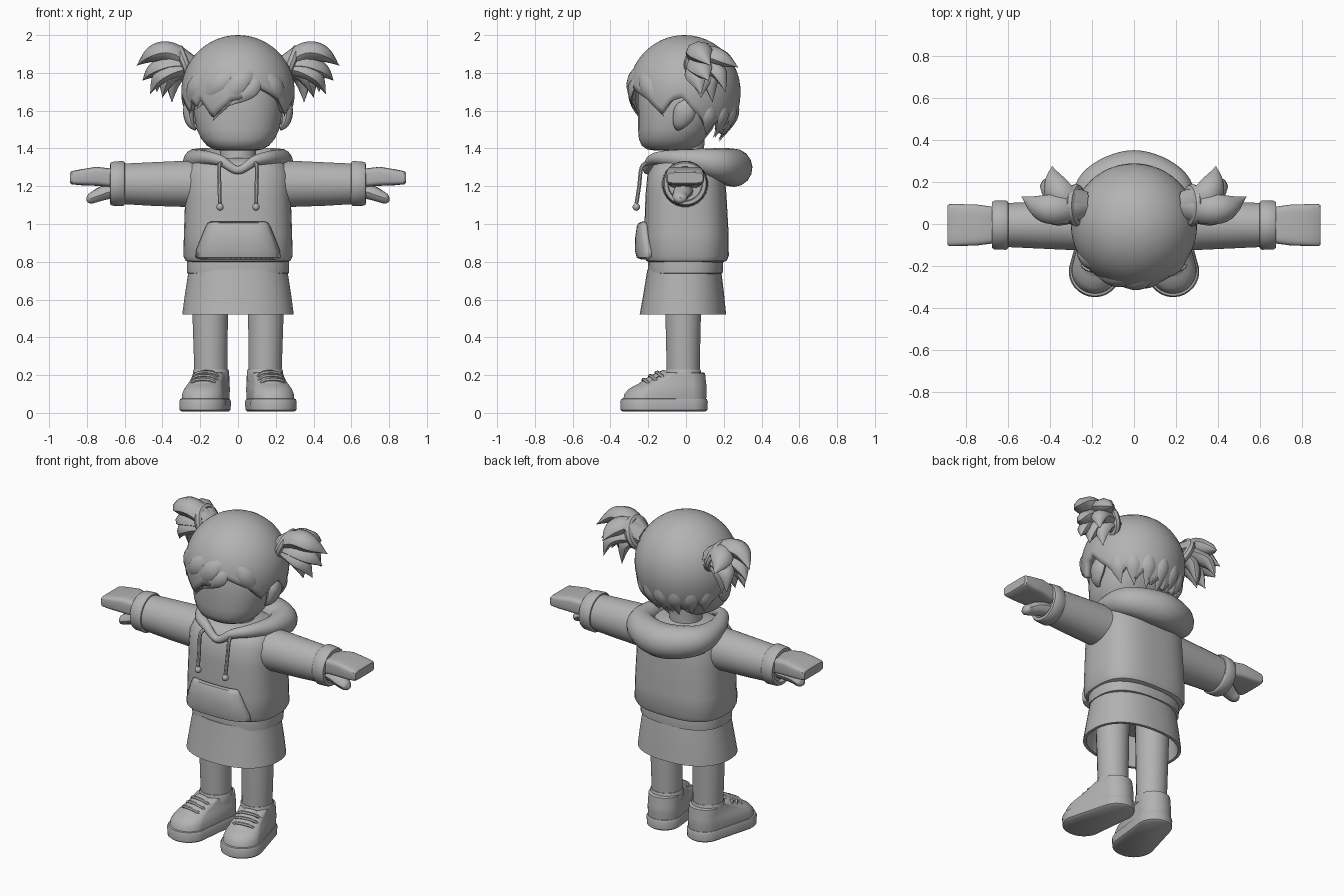
import bpy, bmesh, math
from mathutils import Vector, Matrix

if "Cube" in bpy.data.objects:
    bpy.data.objects.remove(bpy.data.objects["Cube"])

grey = bpy.data.materials.new("clay_grey")
grey.diffuse_color = (0.45, 0.45, 0.45, 1)
grey.use_nodes = True
grey.node_tree.nodes["Principled BSDF"].inputs["Base Color"].default_value = grey.diffuse_color


def loft(name, rings, closed=False, caps=True, mirror=False, angle=40, thick=0, wrap=True):
    """Skin a list of point rings into one object."""
    bm = bmesh.new()
    vs = [[bm.verts.new(p) for p in r] for r in rings]
    n = len(rings[0])
    for i in range(len(vs) if closed else len(vs) - 1):
        a, b = vs[i], vs[(i + 1) % len(vs)]
        for j in range(n if wrap else n - 1):
            k = (j + 1) % n
            bm.faces.new((a[j], a[k], b[k], b[j]))
    if caps and not closed:
        bm.faces.new(vs[0])
        bm.faces.new(vs[-1])
    bmesh.ops.remove_doubles(bm, verts=bm.verts, dist=1e-5)
    bmesh.ops.recalc_face_normals(bm, faces=bm.faces)
    me = bpy.data.meshes.new(name)
    bm.to_mesh(me)
    bm.free()
    me.materials.append(grey)
    ob = bpy.data.objects.new(name, me)
    bpy.context.collection.objects.link(ob)
    for o in bpy.context.selected_objects:
        o.select_set(False)
    ob.select_set(True)
    bpy.context.view_layer.objects.active = ob
    bpy.ops.object.shade_smooth_by_angle(angle=math.radians(angle))
    if thick:
        m = ob.modifiers.new("thickness", 'SOLIDIFY')
        m.thickness, m.offset = thick, -1
    if mirror:
        ob.modifiers.new("mirror", 'MIRROR')
    return ob


def oval(a, b, n=2.0, sides=32):
    """Superellipse outline as 2D points."""
    out = []
    for i in range(sides):
        t = 2 * math.pi * (i + 0.5) / sides
        c, s = math.cos(t), math.sin(t)
        out.append((math.copysign(abs(c) ** (2 / n), c) * a, math.copysign(abs(s) ** (2 / n), s) * b))
    return out


def stack(name, layers, n=2.0, sides=32, **kw):
    """Layers of (z, half width, front y, back y)."""
    return loft(name, [[(x, (f + b) / 2 + y, z) for x, y in oval(w, (b - f) / 2, n, sides)]
                       for z, w, f, b in layers], **kw)


def spline(pts, steps=5, closed=False):
    p, out = [Vector(q) for q in pts], []
    n = len(p)
    for i in range(n if closed else n - 1):
        g = (lambda k: p[k % n]) if closed else (lambda k: p[min(max(k, 0), n - 1)])
        a, b, c, d = g(i - 1), g(i), g(i + 1), g(i + 2)
        for s in range(steps):
            t = s / steps
            out.append(0.5 * (2 * b + (c - a) * t + (2 * a - 5 * b + 4 * c - d) * t * t
                              + (3 * b - a - 3 * c + d) * t ** 3))
    return out if closed else out + [p[-1]]


def tube(name, pts, flat=1.0, centre=(0, 0, 5), sides=10, closed=False, steps=5, **kw):
    """Tapered tube through (x, y, z, radius), flattened towards a centre."""
    path = spline(pts, steps, closed)
    pos = [q.to_3d() for q in path]
    rings, n = [], len(pos)
    for i, q in enumerate(path):
        nxt = pos[(i + 1) % n] if closed else pos[min(i + 1, n - 1)]
        prv = pos[i - 1] if closed else pos[max(i - 1, 0)]
        t = (nxt - prv).normalized()
        o = pos[i] - Vector(centre)
        o = (o - t * o.dot(t)).normalized()
        b, r = t.cross(o), max(q[3], 0.002)
        rings.append([pos[i] + b * r * math.cos(u) + o * r * flat * math.sin(u)
                      for u in (2 * math.pi * j / sides for j in range(sides))])
    return loft(name, rings, closed=closed, **kw)


# Hoodie torso, hem band and skirt
stack("hoodie_body", [(.795, .25, -.19, .19), (.805, .278, -.212, .215), (.83, .29, -.222, .227),
                      (.95, .287, -.222, .226), (1.15, .28, -.215, .215), (1.26, .275, -.205, .205),
                      (1.32, .25, -.17, .19), (1.35, .18, -.12, .14)], n=2.8, sides=40)
stack("hem_band", [(.735, .25, -.18, .18), (.74, .27, -.2, .195), (.79, .272, -.202, .198),
                   (.81, .27, -.2, .195)], n=2.5)
stack("skirt", [(.76, .262, -.205, .185), (.73, .266, -.21, .19), (.62, .283, -.228, .203),
                (.52, .296, -.246, .213), (.52, .278, -.228, .195), (.70, .25, -.195, .175)], n=2.3, sides=40)

# Pouch pocket curved over the belly
rows = []
for z, w, lift in ((.812, .2, .012), (.822, .225, .035), (.86, .222, .045), (.93, .195, .043),
                   (.985, .172, .035), (1.005, .16, .025), (1.012, .145, .008)):
    row = []
    for i in range(17):
        u = -1 + i / 8
        y = .222 * (1 - abs(u * w / .29) ** 2.8) ** (1 / 2.8)
        row.append((u * w, -y - lift * (.35 + .65 * (1 - u ** 6)) - .004, z))
    rows.append(row)
loft("pocket", rows, caps=False, wrap=False, thick=.035)

# Hood lying round the neck, with a V at the front
side = [(.09, -.185, 1.335, .028), (.17, -.12, 1.35, .038), (.222, .03, 1.338, .06), (.185, .18, 1.315, .088)]
tube("hood", [(0, -.205, 1.285, .022)] + side + [(0, .25, 1.298, .102)]
     + [(-x, y, z, r) for x, y, z, r in reversed(side)], centre=(0, 0, 6), sides=16, closed=True, steps=8, angle=60)
stack("neck", [(1.3, .1, -.1, .1), (1.36, .095, -.095, .095), (1.46, .1, -.09, .1)], sides=20)

# Drawstrings with end beads
tube("drawstring", [(.088, -.2, 1.325, .011), (.1, -.235, 1.3, .011), (.098, -.248, 1.2, .011),
                    (.096, -.262, 1.11, .011)], sides=8, centre=(0, 0, 1.2), mirror=True)
stack("drawstring_bead", [(1.09 + .02 * math.sin(t), .02 * math.cos(t) + 1e-4, -.263 - .02 * math.cos(t), -.263 + .02 * math.cos(t))
                          for t in (-1.5, -.9, -.3, .3, .9, 1.5)], sides=10)
bead = bpy.context.object
bead.data.transform(Matrix.Translation((.095, 0, 0)))
bead.modifiers.new("mirror", 'MIRROR')


def along_x(name, cuts, n=2.0, sides=24, **kw):
    """Cuts of (x, half depth, low z, high z) mirrored to both arms."""
    return loft(name, [[(x, y - .005, (lo + hi) / 2 + z) for y, z in oval(d, (hi - lo) / 2, n, sides)]
                       for x, d, lo, hi in cuts], mirror=True, **kw)


# Sleeves, cuffs and hands
along_x("sleeve", [(.18, .125, 1.085, 1.335), (.3, .12, 1.09, 1.335), (.45, .113, 1.095, 1.328), (.62, .105, 1.105, 1.32)])
along_x("cuff", [(.597, .1, 1.11, 1.315), (.6, .112, 1.1, 1.328), (.61, .119, 1.093, 1.335), (.665, .117, 1.096, 1.33),
                 (.676, .111, 1.102, 1.324), (.677, .092, 1.12, 1.305), (.655, .088, 1.125, 1.3)])
along_x("hand", [(.64, .085, 1.19, 1.29), (.69, .09, 1.197, 1.296), (.75, .098, 1.202, 1.303),
                 (.83, .1, 1.205, 1.29), (.88, .1, 1.21, 1.28), (.89, .094, 1.217, 1.272)], n=5, sides=24, angle=30)
tube("thumb", [(.64, -.01, 1.175, .05), (.7, -.02, 1.168, .05), (.75, -.03, 1.148, .042),
               (.785, -.03, 1.133, .034), (.802, -.03, 1.13, .012)], flat=.8, centre=(.7, 0, 0), mirror=True)


# Legs and socks
def post(name, cx, layers):
    loft(name, [[(cx + dx + x, y - .015, z) for x, y in oval(r, r, 2, 20)] for z, r, dx in layers], mirror=True)


post("leg", .145, [(.18, .088, -.002), (.3, .09, 0), (.6, .097, .003), (.78, .097, .003)])
post("sock", .143, [(.17, .095, 0), (.222, .096, 0), (.23, .092, 0), (.231, .08, 0)])


# Shoes turned slightly outwards
def foot(z, toe, rt, heel, rh):
    pts = []
    for i in range(32):
        t = 2 * math.pi * (i + .5) / 32
        r, c = (rh, heel) if math.sin(t) > 0 else (rt, toe)
        pts.append((r * math.cos(t), c + r * math.sin(t), z))
    return pts


turn = Matrix.Translation((.143, 0, 0)) @ Matrix.Rotation(math.radians(11), 4, 'Z')


def shoe_part(ob):
    ob.data.transform(turn)
    ob.modifiers.new("mirror", 'MIRROR')


shoe_part(loft("shoe_sole", [foot(z, -.228, .125 - d, .012, .104 - d)
                             for z, d in ((.008, .012), (.016, .002), (.06, 0), (.074, .006), (.076, .014))]))
shoe_part(loft("shoe_upper", [foot(*l) for l in (
    (.065, -.225, .113, .012, .095), (.1, -.22, .111, .012, .097), (.125, -.205, .104, .012, .098),
    (.145, -.18, .095, .012, .097), (.165, -.145, .087, .01, .096), (.188, -.095, .085, .008, .096),
    (.21, -.06, .084, .006, .095), (.214, -.055, .075, .005, .086))]))
shoe_part(tube("shoe_tongue", [(0, -.25, .14, .05), (0, -.2, .172, .055), (0, -.15, .198, .055), (0, -.115, .215, .045)],
               flat=.3, centre=(0, 0, -1)))
for y, z in ((-.152, .21), (-.187, .192), (-.222, .172)):
    shoe_part(tube("shoe_lace", [(-.075, y + .03, z - .035, .009), (-.04, y, z, .01), (.04, y - .004, z, .01),
                                 (.075, y + .026, z - .035, .009)], sides=6, centre=(0, 0, -1), steps=3))

# Head with a flat, blank face
stack("head", [(1.388, .09, -.16, .03), (1.395, .13, -.205, .05), (1.415, .165, -.235, .075), (1.45, .195, -.25, .1),
               (1.5, .219, -.255, .14), (1.6, .236, -.256, .19), (1.7, .235, -.254, .2), (1.8, .2, -.22, .18)], n=2.3)
tube("ear", [(.225, -.045, 1.5, .012), (.25, -.035, 1.53, .038), (.262, -.01, 1.585, .058), (.262, .005, 1.635, .045),
             (.25, .005, 1.665, .012)], flat=.5, centre=(-2, 0, 1.6), mirror=True)

# Hair cap with a ragged lower edge: (degrees from the front, height)
edge = [(-108, 1.57), (-100, 1.6), (-88, 1.67), (-76, 1.65), (-66, 1.59), (-60, 1.66), (-50, 1.62), (-42, 1.66),
        (-29, 1.56), (-12, 1.63), (-9, 1.65), (2, 1.66), (22, 1.725), (32, 1.7), (48, 1.66), (64, 1.58),
        (76, 1.65), (88, 1.67), (100, 1.6)]
edge += [(108 + 12 * i, 1.455 + .05 * abs(i - 6) / 6 + (.06 if i % 2 == 0 else 0)) for i in range(13)]
SIDES, C = 144, Vector((0, -.008, 1.7))


def low(a):
    for (a0, z0), (a1, z1) in zip(edge, edge[1:]):
        if a0 <= a <= a1:
            return z0 + (z1 - z0) * (a - a0) / (a1 - a0)
    return 1.57


def on_hair(deg, z, lift=0.0):
    h = (z - C.z) / (.3 if z > C.z else .34)
    r, a = math.sqrt(max(0, 1 - h * h)), math.radians(deg)
    return Vector(((.3 + lift) * r * math.sin(a), C.y - (.297 + lift) * r * math.cos(a), z))


rings = []
for k in range(17):
    ring = []
    for j in range(SIDES):
        deg = -108 + 360 * j / SIDES
        h = (low(deg) - C.z) / (.3 if low(deg) > C.z else .34)
        ring.append(on_hair(deg, C.z + math.cos(math.acos(h) * k / 16) * (.3 if math.acos(h) * k / 16 < math.pi / 2 else .34)))
    rings.append(ring)
loft("hair_cap", rings, caps=False, thick=.035, angle=50)

# Swept fringe, side and nape locks lying on the cap
locks = [((24, 1.84), (0, 1.74), (-30, 1.55), .05), ((10, 1.85), (-22, 1.75), (-50, 1.61), .05),
         ((28, 1.8), (14, 1.71), (-10, 1.625), .04), ((26, 1.82), (46, 1.73), (66, 1.57), .045),
         ((-30, 1.84), (-55, 1.73), (-68, 1.58), .045)]
locks += [((120 + 20 * i, 1.66), (120 + 20 * i, 1.56), (122 + 20 * i, 1.435 + .012 * abs(i - 3)), .04) for i in range(7)]
for a, b, c, w in locks:
    pts = [(*on_hair(*q, l), r) for q, r, l in ((a, .01, -.012), (b, w, -.004), (c, 0, -.006))]
    tube("hair_lock", pts, flat=.35, centre=C, sides=8)

# Pigtails: tie ring and a bunch of pointed locks
tube("hair_tie", [(.278 + .03 * math.sin(t), .09 + .078 * math.cos(t), 1.845 + .078 * math.sin(t), .024)
                  for t in (math.pi * i / 6 for i in range(12))],
     centre=(.28, .09, 1.845), sides=8, closed=True, steps=2, mirror=True)
core = (.25, .09, 1.84, .07)
bunch = [((.36, .07, 1.91, .072), (.45, .08, 1.9, .06), (.535, .13, 1.84, 0)),
         ((.34, .13, 1.89, .07), (.38, .2, 1.87, .055), (.39, .275, 1.83, 0)),
         ((.37, .07, 1.84, .07), (.45, .09, 1.81, .05), (.505, .12, 1.76, 0)),
         ((.36, .05, 1.81, .06), (.42, .06, 1.77, .05), (.465, .08, 1.69, 0)),
         ((.34, .08, 1.8, .06), (.38, .08, 1.75, .05), (.4, .08, 1.67, 0)),
         ((.32, .12, 1.79, .055), (.345, .13, 1.74, .042), (.35, .14, 1.645, 0)),
         ((.35, .14, 1.83, .06), (.41, .18, 1.79, .045), (.43, .21, 1.7, 0))]
for path in bunch:
    tube("pigtail_lock", [core, *path], flat=.75, centre=(.3, .09, 1.7), sides=8, mirror=True, angle=45)
